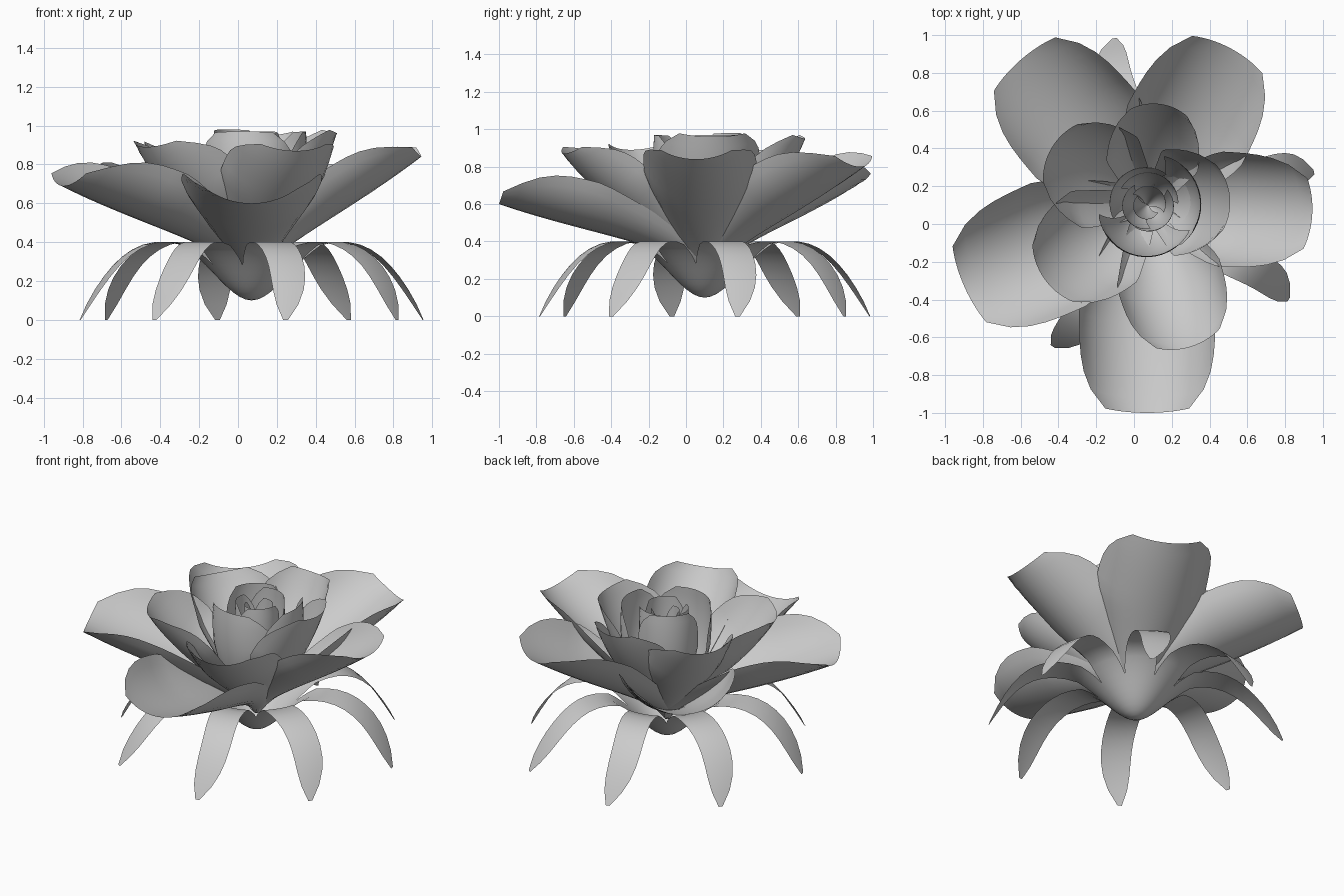
import bpy, math
from mathutils import Vector

old = bpy.data.objects.get("Cube")
if old:
    bpy.data.objects.remove(old, do_unlink=True)

mat = bpy.data.materials.new("soft_grey")
mat.use_nodes = True
GREY = (0.6, 0.6, 0.6, 1)
mat.diffuse_color = GREY
mat.node_tree.nodes["Principled BSDF"].inputs["Base Color"].default_value = GREY
CENTRE = Vector((0.07, 0.1, 0))


def bezier(pts, t):
    a, b, c, d = (Vector(p) for p in pts)
    u = 1 - t
    pos = a * u**3 + b * 3 * u * u * t + c * 3 * u * t * t + d * t**3
    tan = (b - a) * u * u + (c - b) * 2 * u * t + (d - c) * t * t
    return pos, tan.normalized()


def sheet(name, point, rows, cols, angles):
    """Grid surface point(t, s) -> (radial, sideways, up), repeated at each angle."""
    verts, faces = [], []
    for ang in angles:
        base = len(verts)
        ca, sa = math.cos(ang), math.sin(ang)
        for i in range(rows + 1):
            for j in range(cols + 1):
                x, y, z = point(i / rows, 2 * j / cols - 1)
                verts.append(CENTRE + Vector((x * ca - y * sa, x * sa + y * ca, z)))
        for i in range(rows):
            for j in range(cols):
                k = base + i * (cols + 1) + j
                faces.append((k, k + cols + 1, k + cols + 2, k + 1))
    me = bpy.data.meshes.new(name)
    me.from_pydata(verts, [], faces)
    me.materials.append(mat)
    for p in me.polygons:
        p.use_smooth = True
    ob = bpy.data.objects.new(name, me)
    bpy.context.collection.objects.link(ob)
    return ob


def petal(name, angle, path, width, curl):
    """Cupped petal: arc cross-section swept along a path in the radial plane."""
    def point(t, s):
        pos, tan = bezier(path, t)
        if t < 0.65:  # the narrow foot keeps its cup
            rad = width / curl * (0.05 + 0.95 * (t / 0.65) ** 0.85)
            a = s * curl
        else:  # the tip is rounded off
            rad = width / curl
            a = s * curl * (1 - 0.5 * ((t - 0.65) / 0.35) ** 3.5)
        lift = rad * (1 - math.cos(a))
        return pos.x - tan.y * lift, rad * math.sin(a), pos.y + tan.x * lift
    sheet(name, point, 18, 14, [math.radians(angle)])


# Outer petals: angle, reach, tip height, half width
outer = [(270, 1.10, 0.60, 0.475), (357, 0.875, 0.84, 0.40), (62, 0.94, 0.80, 0.45),
         (131, 1.02, 0.70, 0.46), (204, 1.06, 0.69, 0.47)]
for n, (ang, reach, top, w) in enumerate(outer):
    path = [(0, 0.2), (0.12, 0.38), (reach * 0.56, 0.15 + top * 0.47), (reach, top)]
    petal(f"outer_petal_{n + 1}", ang, path, w, 1.25)

# Middle petals
middle = [(287, 0.785, 0.87, 0.38), (216, 0.67, 0.89, 0.40), (149, 0.59, 0.89, 0.38),
          (83, 0.54, 0.95, 0.33), (6, 0.44, 0.96, 0.38)]
for n, (ang, reach, top, w) in enumerate(middle):
    path = [(0, 0.2), (0.14, 0.38), (reach * 0.72, 0.58), (reach, top)]
    petal(f"middle_petal_{n + 1}", ang, path, w, 1.3)

# Inner petals and bud: angle, radius, tip height, curl
inner = [(260, 0.27, 0.97, 1.25), (10, 0.28, 0.97, 1.1), (130, 0.20, 0.98, 1.3),
         (200, 0.13, 0.95, 1.4), (320, 0.14, 0.96, 1.4), (75, 0.17, 0.97, 1.3),
         (60, 0.10, 0.93, 1.5), (230, 0.075, 0.93, 1.7)]
for n, (ang, rad, top, curl) in enumerate(inner):
    path = [(0, 0.22), (rad * 0.9, 0.38), (rad * 1.1, 0.7), (rad, top)]
    petal(f"inner_petal_{n + 1}", ang, path, rad * curl * 0.95, curl)


# Calyx: eight drooping sepals joined into a closed cup
def sepal(t, s):
    cup = [(0, 0.1), (0.11, 0.1), (0.21, 0.29), (0.36, 0.385)]
    droop = [(0.36, 0.385), (0.61, 0.46), (0.77, 0.28), (0.9, 0.0)]
    pos, _ = bezier(cup, t * 2) if t <= 0.5 else bezier(droop, t * 2 - 1)
    r = pos.x
    half = 0.087 + 0.012 * math.sin(math.pi * t)
    if t > 0.75:
        half *= 1 - 0.85 * ((t - 0.75) / 0.25) ** 4
    a = s * min(math.pi / 8, half / max(r, 0.001))
    # Each blade bows sideways between cup and tip
    bow = 0.04 * math.sin(math.pi * (2 * t - 1) ** 1.5) if t > 0.5 else 0
    return r * math.cos(a), r * math.sin(a) + bow, pos.y


calyx = sheet("calyx", sepal, 20, 6, [math.radians(11.25 + 45 * k) for k in range(8)])
weld = calyx.modifiers.new("weld", "WELD")
weld.merge_threshold = 0.0005
